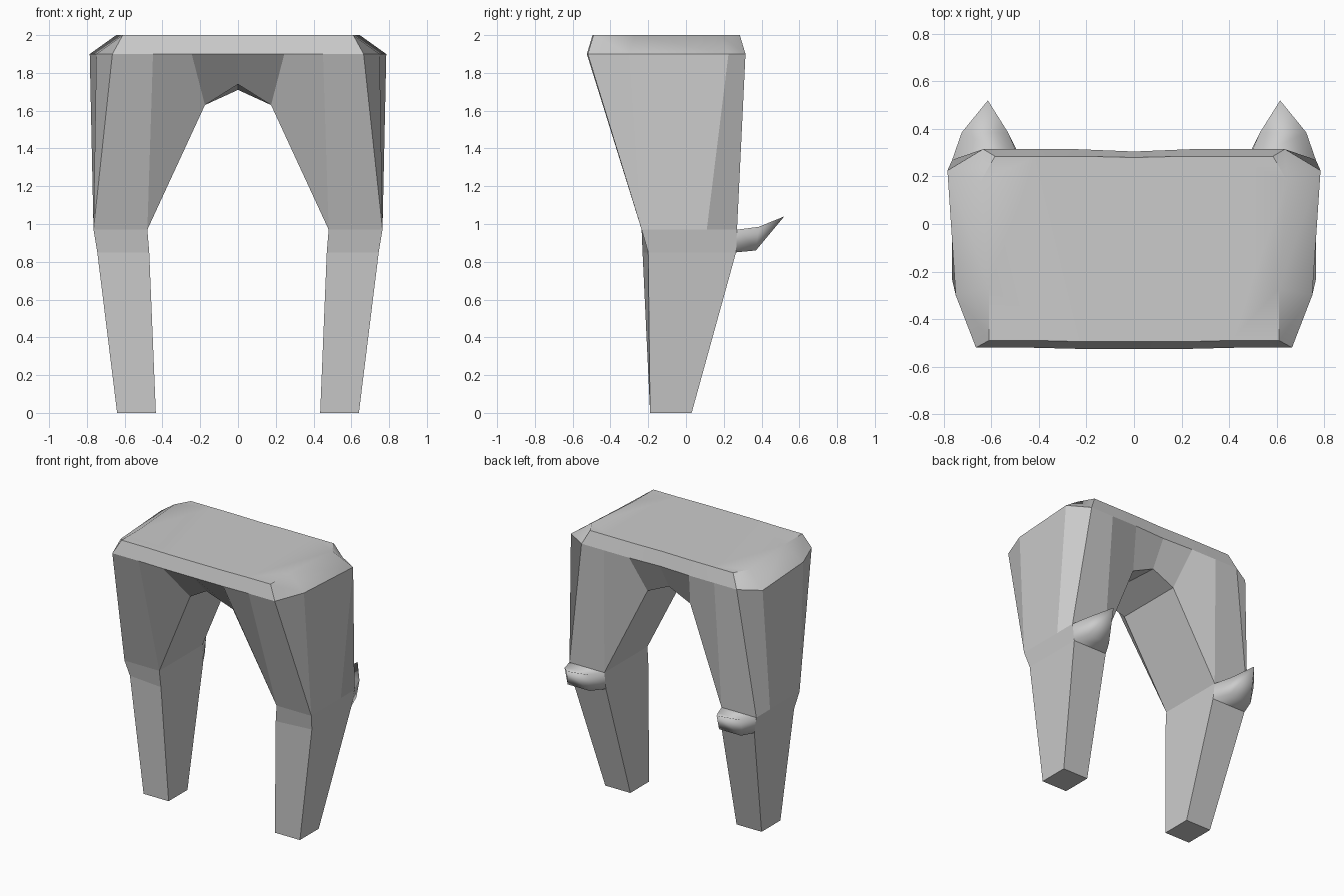
import bpy, bmesh, math

cube = bpy.data.objects.get("Cube")
if cube:
    bpy.data.objects.remove(cube, do_unlink=True)

grey = bpy.data.materials.new("plain grey")
grey.use_nodes = True
tone = (0.6, 0.6, 0.6, 1)
grey.diffuse_color = tone
grey.node_tree.nodes["Principled BSDF"].inputs["Base Color"].default_value = tone


def bridge(upper, lower, closed=False):
    """Quads between two matching point rows; repeated points give triangles."""
    n = len(upper)
    return [(upper[i], upper[(i + 1) % n], lower[(i + 1) % n], lower[i])
            for i in range(n if closed else n - 1)]


def mirrored_part(name, faces, smooth=0):
    """Build one half from faces given as points, then mirror it across x."""
    bm = bmesh.new()
    verts = {}
    for face in faces:
        corners = list(dict.fromkeys(face))
        for p in corners:
            if p not in verts:
                verts[p] = bm.verts.new(p)
        bm.faces.new([verts[p] for p in corners])
    bmesh.ops.recalc_face_normals(bm, faces=bm.faces)
    mesh = bpy.data.meshes.new(name)
    bm.to_mesh(mesh)
    bm.free()
    mesh.materials.append(grey)
    obj = bpy.data.objects.new(name, mesh)
    bpy.context.collection.objects.link(obj)
    mirror = obj.modifiers.new("mirror", 'MIRROR')
    mirror.use_clip = True
    if smooth:
        bpy.ops.object.select_all(action='DESELECT')
        obj.select_set(True)
        bpy.context.view_layer.objects.active = obj
        bpy.ops.object.shade_smooth_by_angle(angle=math.radians(smooth))
    return obj


def at(z, outline):
    return [(x, y, z) for x, y in outline]


# Half outlines of the hip slab, running from front middle round to back middle
rim = at(1.9, [(0, -.525), (.245, -.525), (.45, -.52), (.665, -.52), (.75, -.3),
               (.785, .225), (.635, .315), (.45, .315), (.245, .315), (0, .305)])
top = at(2, [(0, -.495), (.22, -.495), (.41, -.49), (.61, -.49), (.61, -.27),
             (.645, .18), (.585, .285), (.41, .285), (.22, .285), (0, .28)])
mirrored_part("hip_slab", bridge(top, rim) + [top], smooth=40)

# Knee, lower knee and foot sections: front in, front out, back out, back in
knee = at(.97, [(.48, -.235), (.765, -.235), (.765, .27), (.48, .27)])
shin = at(.85, [(.47, -.23), (.745, -.2), (.745, .265), (.47, .265)])
foot = at(0, [(.435, -.19), (.64, -.19), (.64, .03), (.435, .03)])
knee_side = (.765, .11, .97)

# Thighs and the arch between them
arch_front = [(0, -.37, 1.74), (.175, -.31, 1.63), knee[0]]
arch_back = [(0, .2, 1.71), (.175, .2, 1.63), knee[3]]
hem = arch_front + [knee[1], knee[1], knee_side, knee[2]] + arch_back[::-1]
mirrored_part("thighs", bridge(rim, hem) + bridge(arch_front, arch_back))

# Lower legs, open behind the knee where the spur grows out
knee_wrap = [knee[3], knee[0], knee[1]]
shin_wrap = [shin[3], shin[0], shin[1]]
outer_knee = [knee[1], knee_side, knee[2], shin[2], shin[1]]
mirrored_part("lower_legs", bridge(knee_wrap, shin_wrap) + [outer_knee]
              + bridge(shin, foot, closed=True) + [foot])

# Pointed spurs behind the knees
base = [knee[3], knee[2], shin[2], shin[3]]
middle = [(.53, .385, .985), (.725, .385, .985), (.71, .37, .86), (.53, .37, .86)]
tip = [(.615, .52, 1.04)] * 4
mirrored_part("knee_spurs", bridge(base, middle, closed=True)
              + bridge(middle, tip, closed=True), smooth=120)
